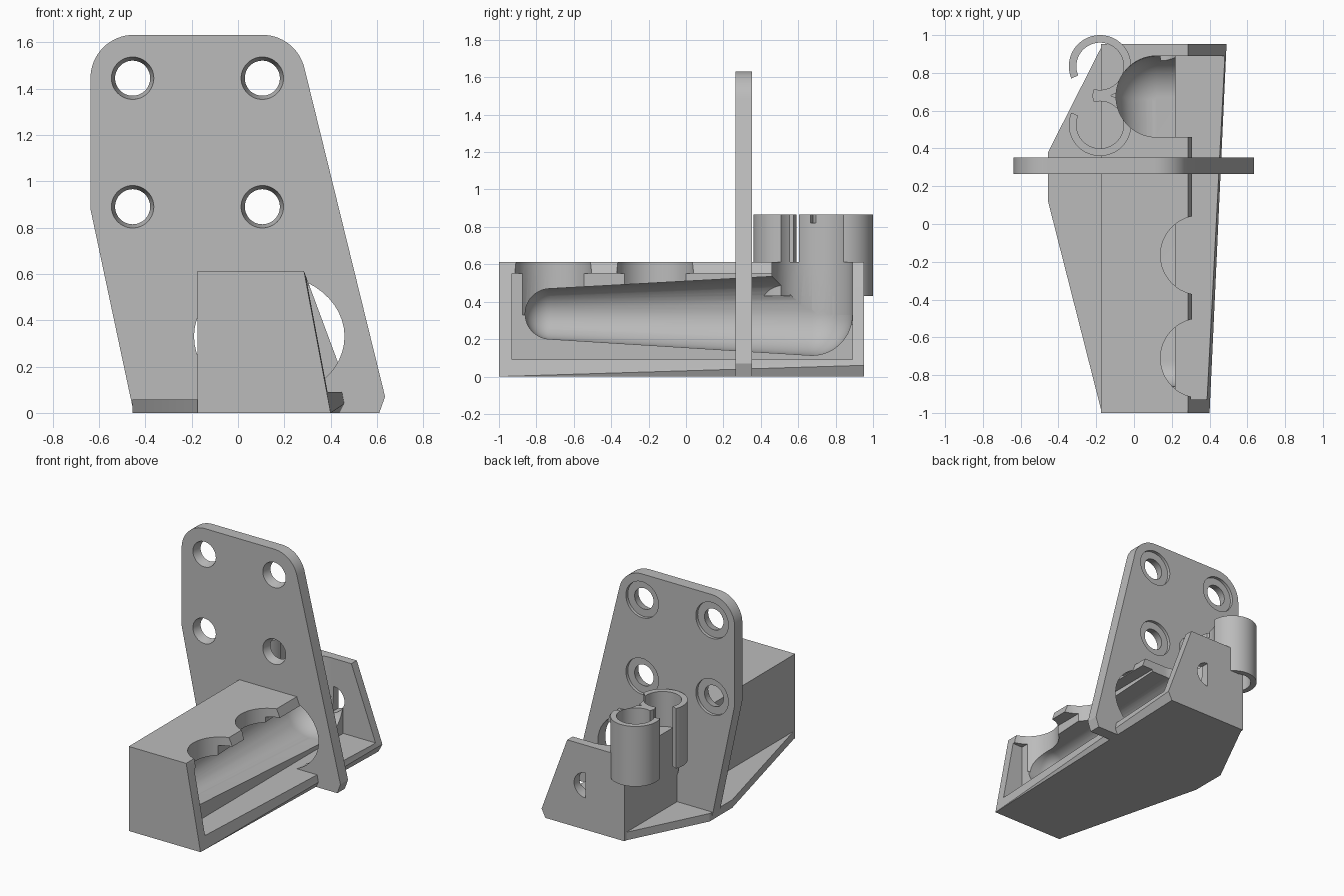
import bpy, bmesh, math
from mathutils import Vector, Matrix

if "Cube" in bpy.data.objects:
    bpy.data.objects.remove(bpy.data.objects["Cube"])

grey = bpy.data.materials.new("light grey")
grey.use_nodes = True
grey.diffuse_color = (0.5, 0.5, 0.5, 1)
grey.node_tree.nodes["Principled BSDF"].inputs["Base Color"].default_value = (0.5, 0.5, 0.5, 1)


def make(name, bm):
    bmesh.ops.recalc_face_normals(bm, faces=bm.faces)
    mesh = bpy.data.meshes.new(name)
    bm.to_mesh(mesh)
    bm.free()
    mesh.materials.append(grey)
    ob = bpy.data.objects.new(name, mesh)
    bpy.context.collection.objects.link(ob)
    return ob


def hull(name, points):
    bm = bmesh.new()
    for p in points:
        bm.verts.new(p)
    res = bmesh.ops.convex_hull(bm, input=bm.verts)
    junk = [v for v in set(res["geom_interior"] + res["geom_unused"]) if isinstance(v, bmesh.types.BMVert)]
    bmesh.ops.delete(bm, geom=junk, context='VERTS')
    bmesh.ops.dissolve_limit(bm, angle_limit=0.002, verts=bm.verts, edges=bm.edges)
    return make(name, bm)


def prism(name, outline, offset):
    bm = bmesh.new()
    face = bm.faces.new([bm.verts.new(p) for p in outline])
    res = bmesh.ops.extrude_face_region(bm, geom=[face])
    bmesh.ops.translate(bm, vec=offset, verts=[v for v in res["geom"] if isinstance(v, bmesh.types.BMVert)])
    return make(name, bm)


def box(name, lo, hi):
    return hull(name, [(x, y, z) for x in (lo[0], hi[0]) for y in (lo[1], hi[1]) for z in (lo[2], hi[2])])


def ball(x, y, z, r):
    bm = bmesh.new()
    bmesh.ops.create_uvsphere(bm, u_segments=40, v_segments=24, radius=r)
    pts = [v.co + Vector((x, y, z)) for v in bm.verts]
    bm.free()
    return pts


def arc(x, y, r, start, end, n):
    return [(x + r * math.cos(a), y + r * math.sin(a))
            for a in (math.radians(start + (end - start) * i / n) for i in range(n + 1))]


def disc(x, z, y, r, squash=1):
    return [(x + a, y, z + b * squash) for a, b in arc(0, 0, r, 0, 352.5, 47)]


def cut(ob, cutters):
    for c in cutters:
        mod = ob.modifiers.new("cut", 'BOOLEAN')
        mod.operation, mod.solver, mod.object = 'DIFFERENCE', 'EXACT', c
        c.hide_render = True
    bpy.context.view_layer.update()
    mesh = bpy.data.meshes.new_from_object(ob.evaluated_get(bpy.context.evaluated_depsgraph_get()))
    ob.modifiers.clear()
    ob.data = mesh


helpers = []


def helper(ob):
    helpers.append(ob)
    return ob


# Upright mounting plate with rounded top corners
outline = [(-0.45, 0), (0.61, 0), (0.635, 0.07)]
outline += arc(0.105, 1.445, 0.187, 14, 90, 14)
outline += arc(-0.45, 1.445, 0.187, 90, 180, 16)
outline += [(-0.637, 0.88)]
plate = prism("mounting_plate", [(x, 0.265, z) for x, z in outline], (0, 0.087, 0))
plate_cutters = [helper(hull("opening_cutter", disc(0.135, 0.33, 0.2, 0.325, 0.83)
                             + disc(0.135, 0.33, 0.4, 0.325, 0.83)))]
# Tapered screw holes with shallow recesses at the back
for x in (-0.455, 0.105):
    for z in (0.89, 1.445):
        plate_cutters.append(helper(hull("screw_cutter", disc(x, z, 0.255, 0.094) + disc(x, z, 0.37, 0.066))))
        plate_cutters.append(helper(hull("recess_cutter", disc(x, z, 0.33, 0.13) + disc(x, z, 0.4, 0.13))))
cut(plate, plate_cutters)

# Long channel body with a leaning open side
body = hull("channel_body", [(-0.175, y, z) for y in (-1, 0.952) for z in (0, 0.612)]
            + [(0.4, -1, 0), (0.285, -1, 0.612), (0.46, 0.952, 0), (0.49, 0.952, 0.06), (0.285, 0.952, 0.612)])
side_opening = helper(box("side_cutter", (0.22, -0.93, 0.09), (1, 0.89, 0.55)))
bore = helper(hull("bore_cutter", [p for dx in (0, 0.6) for p in
                                   ball(0.12 + dx, -0.725, 0.335, 0.135) + ball(0.12 + dx, 0.672, 0.33, 0.217)]))
well_ring = arc(0.12, 0.675, 0.215, 90, 270, 32)
well_ring += [(1, 0.46), (1, 0.89)]
well = helper(prism("well_cutter", [(x, y, 0.33) for x, y in well_ring], (0, 0, 0.8)))
scallops = [helper(prism("scallop_cutter", [(x, y, 0.33) for x, y in arc(0.35, cy, 0.21, 0, 352.5, 47)], (0, 0, 0.5)))
            for cy in (-0.71, -0.165)]
# Small half-round hole in the end wall
peg = helper(prism("end_hole_cutter", [(x, 0.8, z) for x, z in arc(0.14, 0.32, 0.09, -90, 90, 20)], (0, 0.3, 0)))
cut(body, [side_opening, bore, well, peg] + scallops)

# Flat base flange on the closed side
base = prism("base_flange", [(-0.17, -1, 0), (0.1, -1, 0), (0.1, 0.952, 0), (-0.165, 0.952, 0),
                             (-0.455, 0.38, 0), (-0.455, 0.12, 0)], (0, 0, 0.058))


# Pair of open clips and their bridge
clips = []
for name, cy, side in (("rear_clip", 0.835, 1), ("front_clip", 0.525, -1)):
    ring = arc(0, 0, 0.165, -105, 203, 60) + arc(0, 0, 0.125, 203, -105, 60)
    clips.append(prism(name, [(-0.18 + x, cy + side * y, 0.43) for x, y in ring], (0, 0, 0.435)))
clips.append(box("clip_bridge", (-0.2, 0.655, 0.43), (-0.09, 0.705, 0.82)))
for clip in clips:
    cut(clip, [well])

for ob in helpers:
    bpy.data.objects.remove(ob)

# Smooth the curved walls and keep the edges crisp
bpy.ops.object.select_all(action='DESELECT')
for ob in [plate, body, base] + clips:
    ob.select_set(True)
    bpy.context.view_layer.objects.active = ob
bpy.ops.object.shade_smooth_by_angle(angle=math.radians(25))
